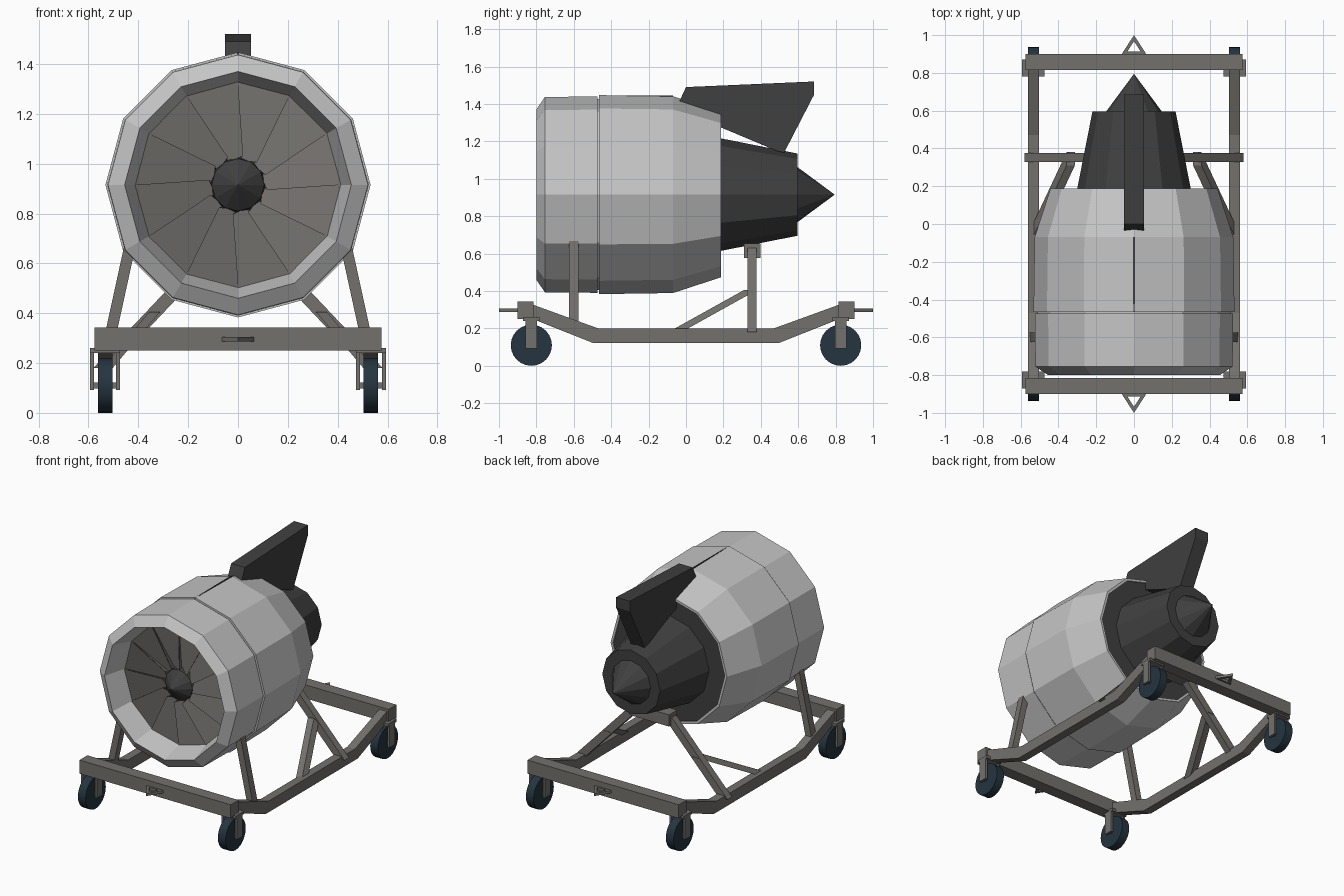
import bpy, bmesh, math
from mathutils import Vector

if "Cube" in bpy.data.objects:
    bpy.data.objects.remove(bpy.data.objects["Cube"])

AXIS = 0.915   # height of the engine axis
SIDES = 12


def material(name, rgb):
    m = bpy.data.materials.new(name)
    m.diffuse_color = (*rgb, 1)
    m.use_nodes = True
    m.node_tree.nodes["Principled BSDF"].inputs["Base Color"].default_value = m.diffuse_color
    return m


LIGHT = material("light_grey", (0.56, 0.56, 0.56))
FRAME = material("warm_grey", (0.172, 0.164, 0.153))
DARK = material("charcoal", (0.05, 0.05, 0.05))
RUBBER = material("blue_black", (0.018, 0.035, 0.05))


def finish(name, bm, mat, recalc=True):
    if recalc:
        bmesh.ops.recalc_face_normals(bm, faces=bm.faces)
    me = bpy.data.meshes.new(name)
    bm.to_mesh(me)
    bm.free()
    me.materials.append(mat)
    ob = bpy.data.objects.new(name, me)
    bpy.context.collection.objects.link(ob)
    return ob


def polar(r, deg, y):
    a = math.radians(deg)
    return Vector((r * math.cos(a), y, AXIS + r * math.sin(a)))


def lathe(name, profile, mat, closed=False):
    """Spin (y, radius) points round the engine axis."""
    bm = bmesh.new()
    rings = [[bm.verts.new(polar(r, 360 * i / SIDES, y)) for i in range(SIDES)]
             for y, r in profile]
    pairs = list(zip(rings, rings[1:])) + ([(rings[-1], rings[0])] if closed else [])
    for a, b in pairs:
        for i in range(SIDES):
            j = (i + 1) % SIDES
            bm.faces.new((a[i], a[j], b[j], b[i]))
    bmesh.ops.remove_doubles(bm, verts=bm.verts, dist=1e-5)
    return finish(name, bm, mat)


def prism(name, p0, p1, hx, hy, mat=FRAME):
    """Bar with level ends between two points."""
    bm = bmesh.new()
    corners = ((-hx, -hy), (hx, -hy), (hx, hy), (-hx, hy))
    a, b = [[bm.verts.new(Vector(p) + Vector((x, y, 0))) for x, y in corners] for p in (p0, p1)]
    bm.faces.new(a)
    bm.faces.new(b)
    for i in range(4):
        j = (i + 1) % 4
        bm.faces.new((a[i], a[j], b[j], b[i]))
    return finish(name, bm, mat)


def box(name, x0, x1, y0, y1, z0, z1, mat=FRAME):
    x, y = (x0 + x1) / 2, (y0 + y1) / 2
    return prism(name, (x, y, z0), (x, y, z1), abs(x1 - x0) / 2, abs(y1 - y0) / 2, mat)


def side_plate(name, outline, x0, x1, mat):
    """Extrude a (y, z) outline across x."""
    bm = bmesh.new()
    f = bm.faces.new([bm.verts.new((x0, y, z)) for y, z in outline])
    ext = bmesh.ops.extrude_face_region(bm, geom=[f])
    moved = [v for v in ext["geom"] if isinstance(v, bmesh.types.BMVert)]
    bmesh.ops.translate(bm, verts=moved, vec=(x1 - x0, 0, 0))
    return finish(name, bm, mat)


# Nacelle: bevelled lip, panel grooves, tapered rear, inner intake duct
lathe("nacelle", [(-0.64, 0.412), (-0.80, 0.455), (-0.755, 0.522), (-0.474, 0.525),
                  (-0.474, 0.51), (-0.466, 0.51), (-0.466, 0.532), (-0.07, 0.526),
                  (0.187, 0.442), (0.187, 0.425), (0.15, 0.425)], LIGHT)
box("top_seam", -0.004, 0.004, -0.466, -0.07, 1.436, 1.446, DARK)

# Core: rear closing ring, tapered nozzle, tail cone
lathe("core_nozzle", [(0.18, 0.43), (0.18, 0.302), (0.595, 0.22), (0.595, 0.148), (0.795, 0)], DARK)

# Pylon on top
side_plate("pylon", [(-0.06, 1.36), (0.0, 1.49), (0.685, 1.52), (0.685, 1.45),
                     (0.525, 1.14), (0.49, 1.147), (0.185, 1.275), (0.1, 1.30)],
           -0.052, 0.052, DARK)

# Fan: twelve pitched blades stepping back towards the next blade
bm = bmesh.new()
for i in range(SIDES):
    a = 360 * i / SIDES
    tip0, tip1 = polar(0.414, a, -0.645), polar(0.414, a + 30, -0.64)
    lead, trail = polar(0.118, a - 10, -0.665), polar(0.10, a + 30, -0.61)
    nxt = polar(0.118, a + 20, -0.665)
    for pts in ((tip0, tip1, trail, lead), (tip1, nxt, trail)):
        bm.faces.new([bm.verts.new(p) for p in pts])
finish("fan_blades", bm, FRAME, recalc=False)
lathe("spinner", [(-0.60, 0.115), (-0.645, 0.105), (-0.73, 0)], DARK)
lathe("fan_backing", [(-0.60, 0.42), (-0.60, 0)], DARK)

# Cart: end beams and tow eyes
for s, end in ((-1, "front"), (1, "rear")):
    box(end + "_beam", -0.575, 0.575, s * 0.815, s * 0.90, 0.25, 0.343)
    bm = bmesh.new()
    outer = [(-0.068, 0.895), (0.068, 0.895), (0, 1.0)]
    inner = [(-0.036, 0.912), (0.036, 0.912), (0, 0.968)]
    rows = [[bm.verts.new((x, s * y, z)) for x, y in tri]
            for tri, z in ((outer, 0.287), (outer, 0.305), (inner, 0.305), (inner, 0.287))]
    for k in range(4):
        a, b = rows[k], rows[(k + 1) % 4]
        for i in range(3):
            j = (i + 1) % 3
            bm.faces.new((a[i], a[j], b[j], b[i]))
    finish(end + "_tow_eye", bm, FRAME)

for s, side in ((-1, "left"), (1, "right")):
    # Cranked side rail
    half = [(-0.82, 0.25), (-0.50, 0.123), (0.50, 0.123), (0.82, 0.25)]
    top = [(0.82, 0.327), (0.47, 0.2), (-0.47, 0.2), (-0.82, 0.327)]
    side_plate(side + "_rail", half + top, s * 0.503, s * 0.561, FRAME)
    # Engine supports and braces
    prism(side + "_front_strut", (s * 0.532, -0.60, 0.22), (s * 0.432, -0.60, 0.678), 0.023, 0.025)
    prism(side + "_rear_strut", (s * 0.545, 0.353, 0.18), (s * 0.12, 0.353, 0.63), 0.036, 0.024)
    prism(side + "_brace", (s * 0.525, -0.06, 0.18), (s * 0.335, 0.345, 0.405), 0.022, 0.035)
    # Wheels with fork plates
    for e, end in ((-1, "front"), (1, "rear")):
        y = e * 0.827
        bm = bmesh.new()
        bmesh.ops.create_cone(bm, cap_ends=True, segments=24, radius1=0.11, radius2=0.11, depth=0.058)
        for v in bm.verts:
            v.co = Vector((s * 0.532 + v.co.z, y + v.co.x, 0.11 + v.co.y))
        wheel = finish(f"{end}_{side}_wheel", bm, RUBBER)
        for p in wheel.data.polygons:
            p.use_smooth = len(p.vertices) == 4
        wheel.data.set_sharp_from_angle(angle=math.radians(30))
        for k, x in (("inner", 0.481), ("outer", 0.586)):
            box(f"{end}_{side}_{k}_fork", s * (x - 0.008), s * (x + 0.008),
                y - 0.03, y + 0.03, 0.092, 0.26)
        box(f"{end}_{side}_fork_bridge", s * 0.473, s * 0.594, y - 0.045, y + 0.045, 0.24, 0.26)
        box(f"{end}_{side}_axle", s * 0.473, s * 0.594, y - 0.012, y + 0.012, 0.098, 0.122)

# Rear cradle under the core
box("rear_cradle", -0.15, 0.15, 0.31, 0.398, 0.575, 0.655)
